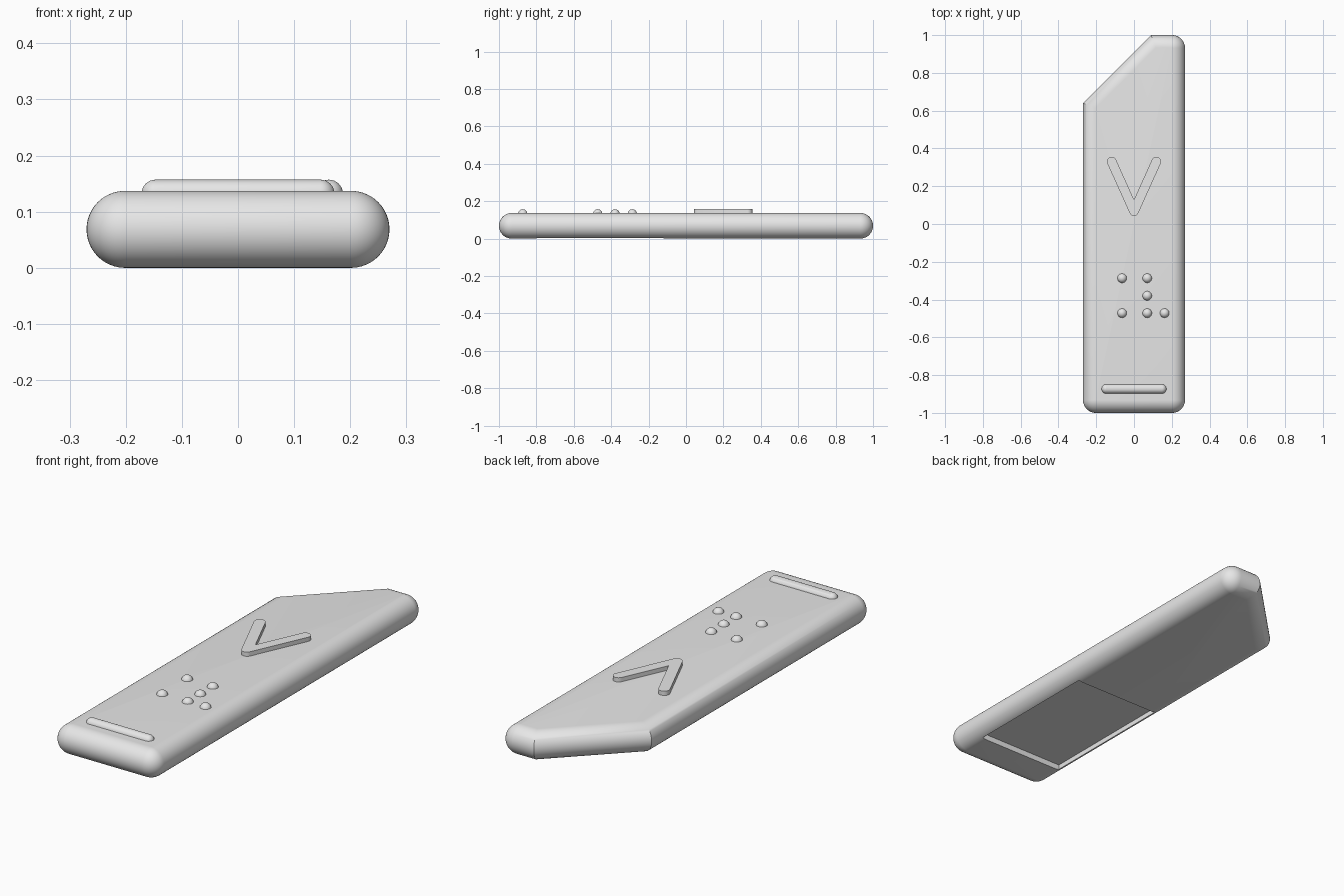
import bpy, bmesh
from math import sin, cos, pi, sqrt, hypot, atan2, radians
from mathutils import Matrix

cube = bpy.data.objects.get("Cube")
if cube:
    bpy.data.objects.remove(cube, do_unlink=True)

grey = bpy.data.materials.new("light grey")
grey.use_nodes = True
grey.diffuse_color = (0.8, 0.8, 0.8, 1)
grey.node_tree.nodes["Principled BSDF"].inputs["Base Color"].default_value = (0.8, 0.8, 0.8, 1)

HALF_W, THICK = 0.27, 0.137
R = THICK / 2          # fully rounded rim
BUMP_R = 0.025         # buttons and grip bar
BUMP_Z = THICK - 0.005


def finish(name, bm):
    """Turn a bmesh into a named, shaded object."""
    bmesh.ops.recalc_face_normals(bm, faces=bm.faces)
    mesh = bpy.data.meshes.new(name)
    bm.to_mesh(mesh)
    bm.free()
    ob = bpy.data.objects.new(name, mesh)
    bpy.context.collection.objects.link(ob)
    mesh.materials.append(grey)
    shade(ob)
    return ob


def shade(ob):
    bpy.ops.object.select_all(action='DESELECT')
    ob.select_set(True)
    bpy.context.view_layer.objects.active = ob
    bpy.ops.object.shade_smooth_by_angle(angle=radians(30))


def arc(cx, cy, r, start, end, steps=10):
    angles = [start + (end - start) * i / steps for i in range(steps + 1)]
    return [(cx + r * cos(a), cy + r * sin(a)) for a in angles]


def body_outline(inset):
    """Plan outline: three round corners and one mitred diagonal cut."""
    x, r = HALF_W - R, R - inset
    pts = arc(-x, R - 1, r, pi, 1.5 * pi)
    pts += arc(x, R - 1, r, 1.5 * pi, 2 * pi)
    pts += arc(x, 1 - R, r, 0, pi / 2)
    pts.append((0.09 + (sqrt(2) - 1) * inset, 1 - inset))
    pts.append((inset - HALF_W, 0.64 - (sqrt(2) - 1) * inset))
    return pts


# Body: stacked outlines following a half-round rim
bm = bmesh.new()
rings = []
STEPS = 24
for i in range(STEPS + 1):
    t = (i / STEPS - 0.5) * pi * 0.98
    z = R + R * sin(t) / sin(pi * 0.49)
    rings.append([bm.verts.new((x, y, z)) for x, y in body_outline(R * (1 - cos(t)))])
for low, high in zip(rings, rings[1:]):
    for j in range(len(low)):
        k = (j + 1) % len(low)
        bm.faces.new((low[j], low[k], high[k], high[j]))
bm.faces.new(rings[0][::-1])
bm.faces.new(rings[-1])
body = finish("body", bm)

# Underside recess
bm = bmesh.new()
bmesh.ops.create_cube(bm, size=1, matrix=Matrix.Translation((0, -0.46, 0))
                      @ Matrix.Diagonal((0.45, 0.68, 0.054, 1)))
cutter = finish("recess_cutter", bm)
cutter.hide_render = True
cut = body.modifiers.new("recess", 'BOOLEAN')
cut.operation, cut.solver, cut.object = 'DIFFERENCE', 'EXACT', cutter
bpy.context.view_layer.objects.active = body
bpy.ops.object.modifier_apply(modifier=cut.name)
bpy.data.objects.remove(cutter, do_unlink=True)
shade(body)

# Raised chevron: two round-ended strokes meeting in a round point
tip_x, tip_y, base_y, w = 0.118, 0.33, 0.068, 0.025
lean = atan2(tip_x, tip_y - base_y)
inner_y = base_y + w * hypot(tip_x, tip_y - base_y) / tip_x
outline = arc(0, base_y, w, pi + lean, 2 * pi - lean)
outline += arc(tip_x, tip_y, w, -lean, pi - lean)
outline.append((0, inner_y))
outline += arc(-tip_x, tip_y, w, lean, pi + lean)
bm = bmesh.new()
face = bm.faces.new([bm.verts.new((x, y, THICK - 0.005)) for x, y in outline])
wall = bmesh.ops.extrude_face_region(bm, geom=[face], use_keep_orig=True)
top = [v for v in wall["geom"] if isinstance(v, bmesh.types.BMVert)]
bmesh.ops.translate(bm, verts=top, vec=(0, 0, 0.025))
finish("raised_chevron", bm)

# Round buttons
buttons = [(-0.063, -0.287), (0.07, -0.287), (0.07, -0.38),
           (-0.063, -0.472), (0.07, -0.472), (0.162, -0.472)]
for n, (x, y) in enumerate(buttons, 1):
    bm = bmesh.new()
    bmesh.ops.create_uvsphere(bm, u_segments=32, v_segments=16, radius=BUMP_R,
                              matrix=Matrix.Translation((x, y, BUMP_Z)))
    finish(f"button_{n}", bm)

# Grip bar: a sphere split and stretched into a capsule
bm = bmesh.new()
bmesh.ops.create_uvsphere(bm, u_segments=32, v_segments=16, radius=BUMP_R)
bmesh.ops.bisect_plane(bm, geom=bm.verts[:] + bm.edges[:] + bm.faces[:],
                       plane_co=(0, 0, 0), plane_no=(1, 0, 0), clear_inner=True)
bmesh.ops.translate(bm, verts=bm.verts, vec=(0.147, 0, 0))
other = bmesh.ops.duplicate(bm, geom=bm.verts[:] + bm.edges[:] + bm.faces[:])["geom"]
bmesh.ops.scale(bm, vec=(-1, 1, 1), verts=[v for v in other if isinstance(v, bmesh.types.BMVert)])
bmesh.ops.bridge_loops(bm, edges=[e for e in bm.edges if e.is_boundary])
bmesh.ops.translate(bm, verts=bm.verts, vec=(0, -0.873, BUMP_Z))
finish("grip_bar", bm)
